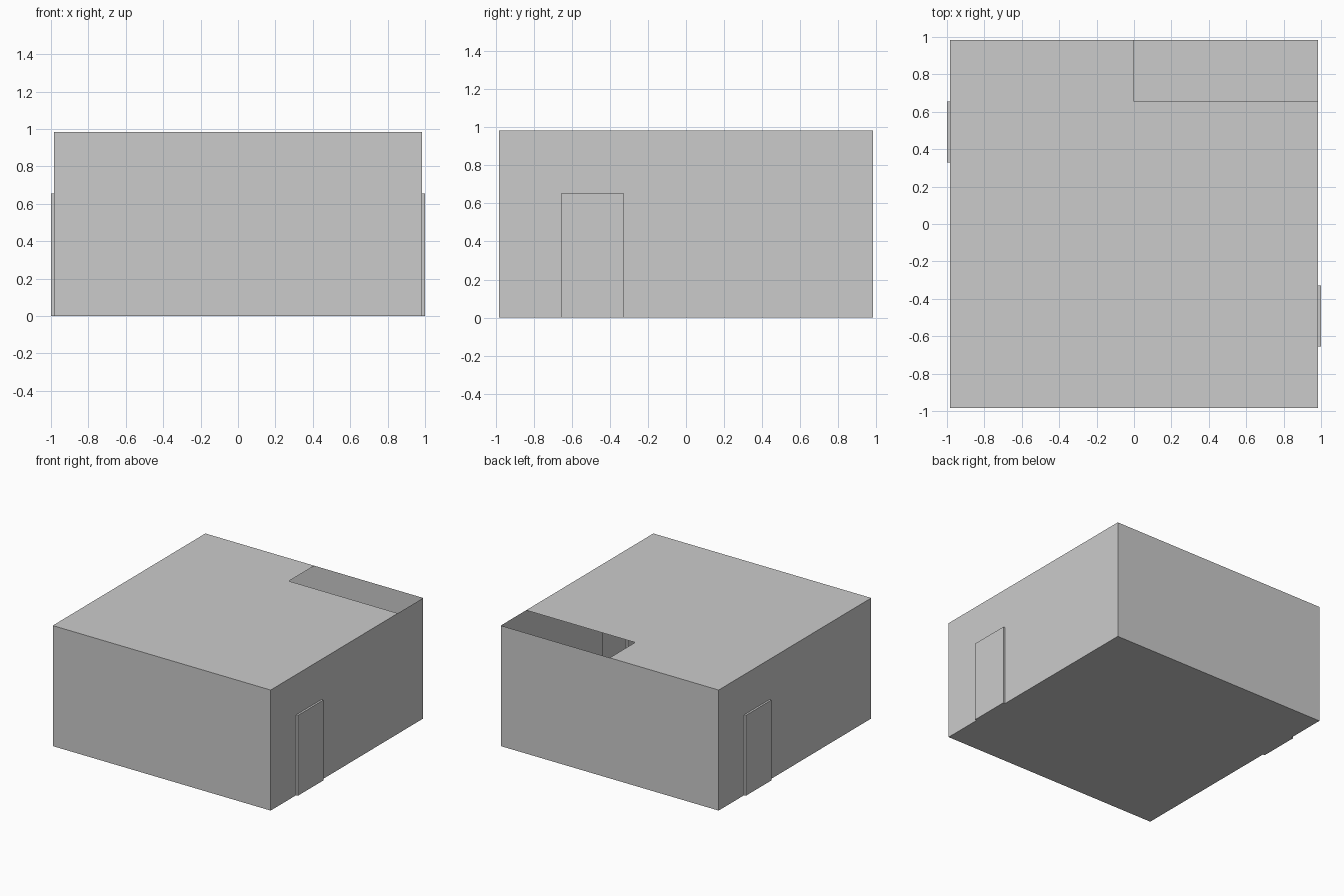
import bpy

if "Cube" in bpy.data.objects:
    bpy.data.objects.remove(bpy.data.objects["Cube"])

U = 2 / 6.1          # one module: the room is 6 x 6 x 3 modules
H = 3 * U            # half width, and also the wall height
D = 1.0              # outer plane of the doorway recesses


def sheet(name, polygons):
    """Make one object from flat polygons with separate corners."""
    verts, faces = [], []
    for poly in polygons:
        faces.append(range(len(verts), len(verts) + len(poly)))
        verts.extend(poly)
    mesh = bpy.data.meshes.new(name)
    mesh.from_pydata(verts, [], [list(f) for f in faces])
    obj = bpy.data.objects.new(name, mesh)
    bpy.context.collection.objects.link(obj)
    return obj


# Floor slab surface
sheet("floor", [[(-H, -H, 0), (-H, H, 0), (H, H, 0), (H, -H, 0)]])

# L-shaped roof leaving a stair opening at the back right
sheet("roof", [[(-H, -H, H), (H, -H, H), (H, 2 * U, H),
                (0, 2 * U, H), (0, H, H), (-H, H, H)]])

# Each half turn makes one plain wall, one wall with a doorway, and its recess
y0, y1, top = -2 * U, -U, 2 * U
for s, plain, side in ((1, "front", "right"), (-1, "back", "left")):
    def turn(points):
        return [(s * x, s * y, z) for x, y, z in points]

    sheet(plain + "_wall",
          [turn([(-H, -H, 0), (H, -H, 0), (H, -H, H), (-H, -H, H)])])

    sheet(side + "_wall",
          [turn([(H, -H, 0), (H, y0, 0), (H, y0, top), (H, y1, top),
                 (H, y1, 0), (H, H, 0), (H, H, H), (H, -H, H)])])

    # Shallow recess, open to the room: door panel plus its four edges
    inner = [(H, y0, 0), (H, y1, 0), (H, y1, top), (H, y0, top)]
    outer = [(D, y, z) for _, y, z in inner]
    edges = [[inner[i], inner[(i + 1) % 4], outer[(i + 1) % 4], outer[i]]
             for i in range(4)]
    sheet(side + "_doorway", [turn(p) for p in [outer] + edges])
